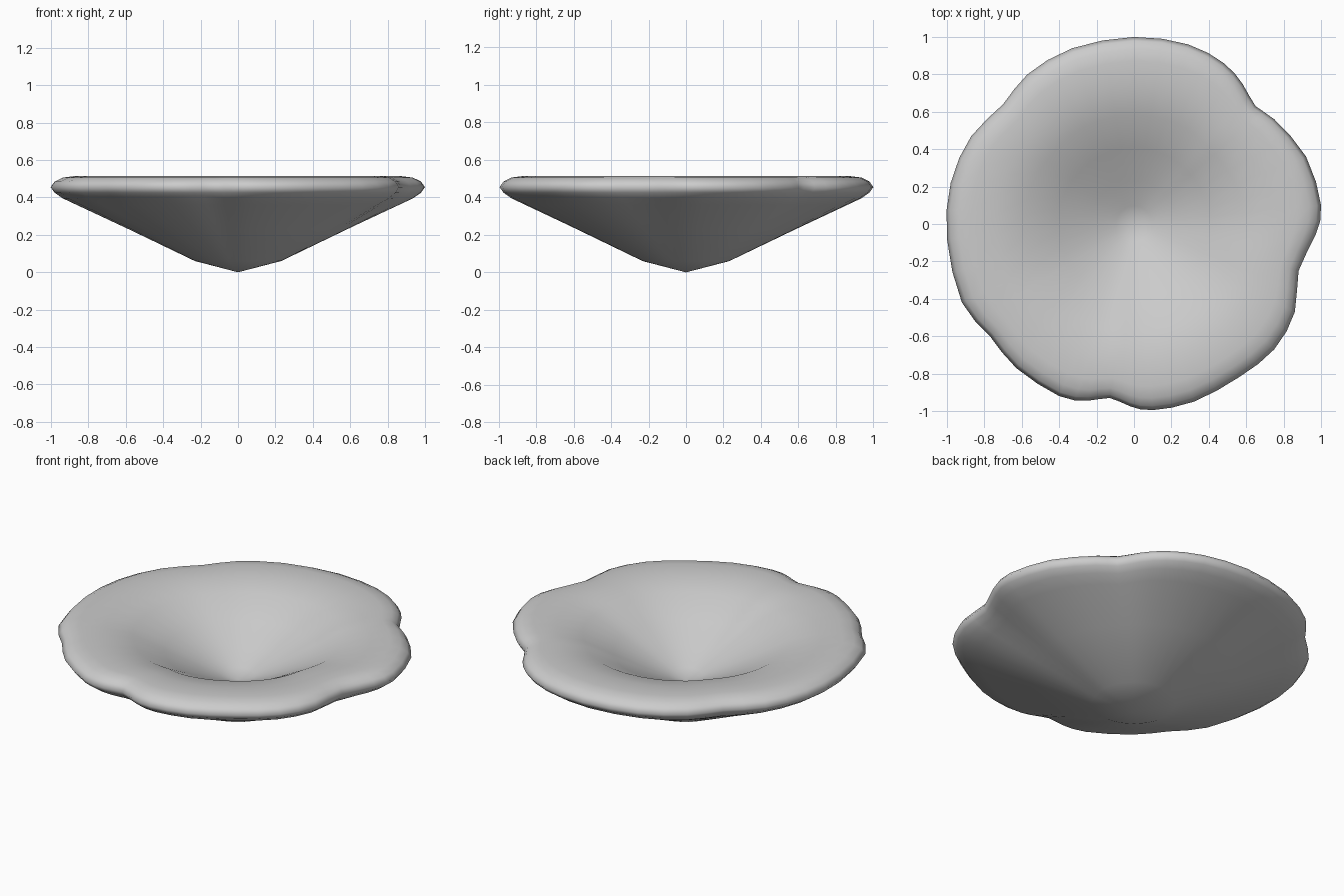
import bpy
import bmesh
from mathutils import Vector

if "Cube" in bpy.data.objects:
    bpy.data.objects.remove(bpy.data.objects["Cube"], do_unlink=True)

# Control points of the lobed rim, counter-clockwise from the back
OUTLINE = [(0, 1), (.29, .96), (.48, .86), (.58, .75), (.65, .63), (.75, .56), (.92, .36),
           (1, .1), (.97, -.06), (.88, -.25), (.86, -.47), (.75, -.67), (.56, -.82),
           (.32, -.95), (.1, -.995), (-.02, -.975), (-.13, -.93), (-.25, -.945), (-.4, -.92),
           (-.63, -.77), (-.77, -.6), (-.92, -.42), (-1, -.08), (-.98, .22), (-.87, .47),
           (-.7, .64), (-.57, .8), (-.33, .94)]

# Wall section as (fraction of rim radius, height): under side, rim, then hollow
SECTION = [(.24, .06), (.6, .23), (.87, .36), (.94, .395), (.98, .425), (1, .455),
           (.98, .485), (.94, .506), (.88, .514), (.75, .508), (.6, .475), (.42, .385),
           (.24, .3), (.1, .24)]
BASE_HEIGHT = 0.0
HOLLOW_HEIGHT = .21
CORE_RADIUS = .96


def smooth_loop(points, steps):
    """Closed smooth curve through the control points."""
    pts = [Vector(p) for p in points]
    n = len(pts)
    result = []
    for i in range(n):
        a, b, c, d = (pts[(i + k) % n] for k in (-1, 0, 1, 2))
        for s in range(steps):
            t = s / steps
            result.append(b + (c - a) * t / 2 + (a * 2 - b * 5 + c * 4 - d) * t ** 2 / 2
                          + (b * 3 - a - c * 3 + d) * t ** 3 / 2)
    return result


def make_material(name, colour):
    mat = bpy.data.materials.new(name)
    mat.use_nodes = True
    mat.diffuse_color = colour
    mat.node_tree.nodes["Principled BSDF"].inputs["Base Color"].default_value = colour
    return mat


# Sweep the section round the rim; lobes fade into a round cone near the middle
rim = smooth_loop(OUTLINE, 2)
bm = bmesh.new()
rings = []
for t, z in SECTION:
    ring = []
    for p in rim:
        radius = t * (CORE_RADIUS + (p.length - CORE_RADIUS) * t ** 2)
        xy = p.normalized() * radius
        ring.append(bm.verts.new((xy.x, xy.y, z)))
    rings.append(ring)

count = len(rim)
for lower, upper in zip(rings, rings[1:]):
    for i in range(count):
        j = (i + 1) % count
        bm.faces.new((lower[i], lower[j], upper[j], upper[i]))

# Close the pointed base and the bottom of the hollow
for ring, height in ((rings[0], BASE_HEIGHT), (rings[-1], HOLLOW_HEIGHT)):
    tip = bm.verts.new((0, 0, height))
    for i in range(count):
        bm.faces.new((ring[i], ring[(i + 1) % count], tip))
bmesh.ops.recalc_face_normals(bm, faces=bm.faces)
for face in bm.faces:
    face.smooth = True

mesh = bpy.data.meshes.new("lobed_dish")
bm.to_mesh(mesh)
bm.free()
mesh.materials.append(make_material("light grey", (.6, .6, .6, 1)))
dish = bpy.data.objects.new("lobed_dish", mesh)
bpy.context.collection.objects.link(dish)
